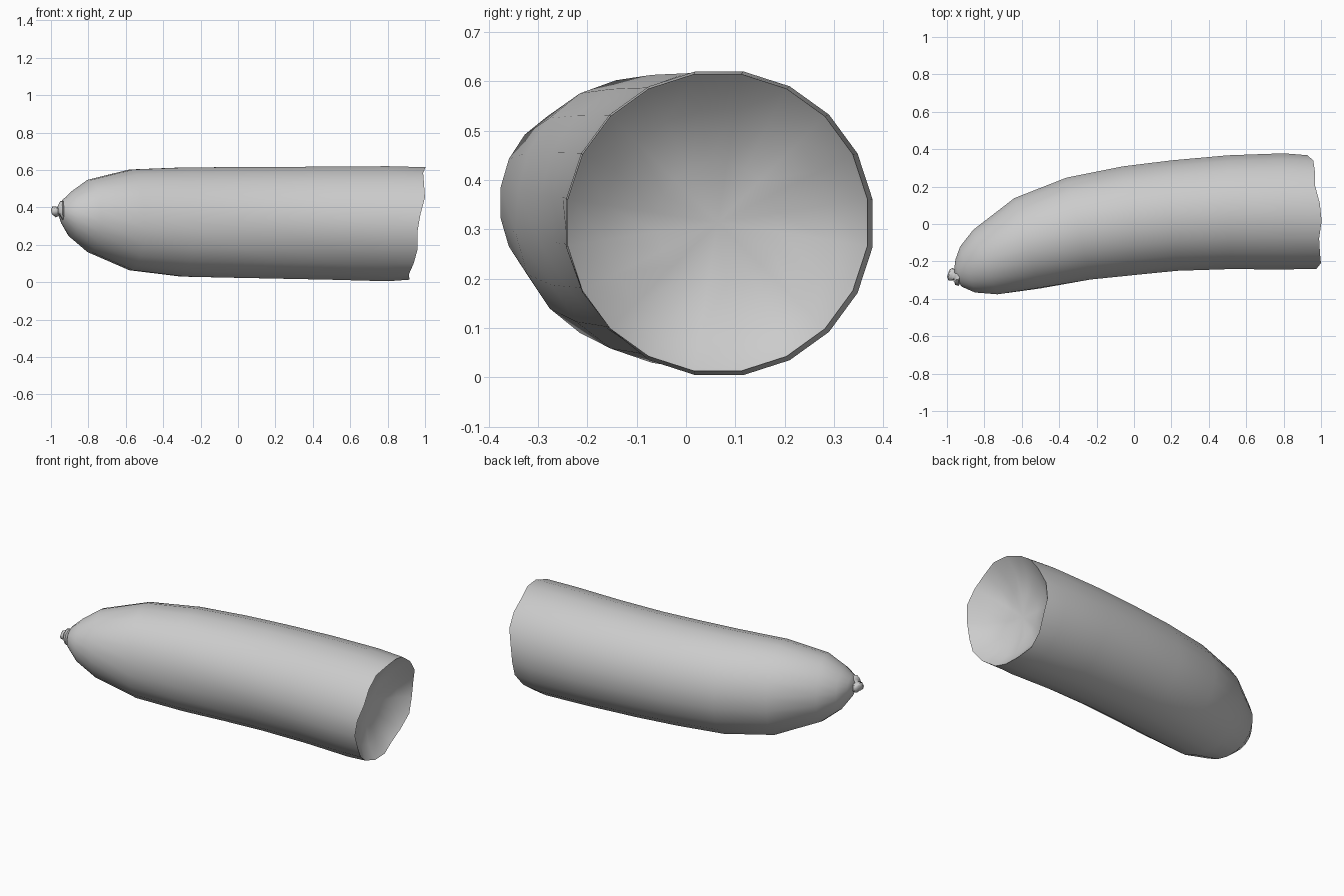
import bpy, bmesh, random
from math import cos, sin, pi, radians
from mathutils import Vector

if "Cube" in bpy.data.objects:
    bpy.data.objects.remove(bpy.data.objects["Cube"])

random.seed(4)
SIDES = 20

# body rings: far-side x,y / near-side x,y / bottom z, top z
RINGS = [
    (-.962, -.250, -.945, -.302, .352, .405),
    (-.955, -.190, -.922, -.335, .310, .437),
    (-.930, -.120, -.850, -.367, .238, .482),
    (-.860, -.030, -.730, -.377, .160, .548),
    (-.640, .140, -.500, -.347, .062, .604),
    (-.360, .250, -.230, -.302, .028, .615),
    (-.060, .310, .000, -.276, .022, .617),
    (.200, .342, .230, -.252, .017, .618),
    (.500, .369, .510, -.243, .011, .620),
    (.800, .380, .800, -.245, .003, .622),
]


def finish(bm, name, angle):
    bmesh.ops.recalc_face_normals(bm, faces=bm.faces[:])
    me = bpy.data.meshes.new(name)
    bm.to_mesh(me)
    bm.free()
    ob = bpy.data.objects.new(name, me)
    bpy.context.collection.objects.link(ob)
    bpy.ops.object.select_all(action='DESELECT')
    ob.select_set(True)
    bpy.context.view_layer.objects.active = ob
    bpy.ops.object.shade_smooth_by_angle(angle=radians(angle))
    return ob


def bridge(bm, a, b):
    n = len(a)
    for i in range(n):
        bm.faces.new((a[i], a[(i + 1) % n], b[(i + 1) % n], b[i]))


# wavy casing with a slanted, bitten open end
bm = bmesh.new()
angles = [2 * pi * (i + .5) / SIDES for i in range(SIDES)]
loops = []
for k, (ux, uy, lx, ly, z0, z1) in enumerate(RINGS):
    c = Vector(((ux + lx) / 2, (uy + ly) / 2, (z0 + z1) / 2))
    u = Vector(((ux - lx) / 2, (uy - ly) / 2, 0))
    v = Vector((0, 0, (z1 - z0) / 2))
    ring = []
    for a in angles:
        # shallow diagonal crease spiralling down the front
        crease = radians(150 + 10 * (k - 4))
        dent = .022 * max(0, 1 - abs(a - crease - .35) / .4) if 4 <= k else 0
        ring.append(bm.verts.new(c + (u * cos(a) + v * sin(a)) * (1.006 - dent)))
    loops.append(ring)


def rim_x(a):
    return .951 - .022 * cos(a) + .042 * sin(a) + .010 * cos(6 * (a - radians(152)))


# rim, thin lip, then a shallow hollow
for s, depth, wave in ((.995, 0, 1), (.975, .006, 1), (.75, .065, .7), (.4, .105, .35)):
    loops.append([bm.verts.new((.955 + (rim_x(a) - .955) * wave - depth,
                                .064 + .309 * s * cos(a),
                                .314 + .306 * s * sin(a))) for a in angles])
for a, b in zip(loops, loops[1:]):
    bridge(bm, a, b)
centre = bm.verts.new((.835, .064, .314))
for i in range(SIDES):
    bm.faces.new((loops[-1][i], loops[-1][(i + 1) % SIDES], centre))
bm.faces.new(loops[0])
finish(bm, "sausage_body", 45)

# tied end: lumpy collar followed by a crumpled flap
axis = Vector((-.93, .3, -.15)).normalized()
side = axis.cross(Vector((0, 0, 1))).normalized()
up = side.cross(axis)
start = Vector((-.932, -.285, .385))
bm = bmesh.new()
loops = []
PROFILE = ((-.012, .030), (-.006, .046), (.010, .049), (.020, .036), (.027, .024),
           (.040, .036), (.054, .038), (.062, .022))
for d, r in PROFILE:
    ring = []
    for i in range(10):
        a = 2 * pi * i / 10
        q = r * (1 + random.uniform(-.14, .14))
        flat = .75 if d > .03 else 1
        ring.append(bm.verts.new(start + axis * (d + random.uniform(-.003, .003))
                                 + side * q * cos(a) + up * q * flat * sin(a)))
    loops.append(ring)
for a, b in zip(loops, loops[1:]):
    bridge(bm, a, b)
bm.faces.new(loops[0])
bm.faces.new(loops[-1])
finish(bm, "tied_knot", 50)
